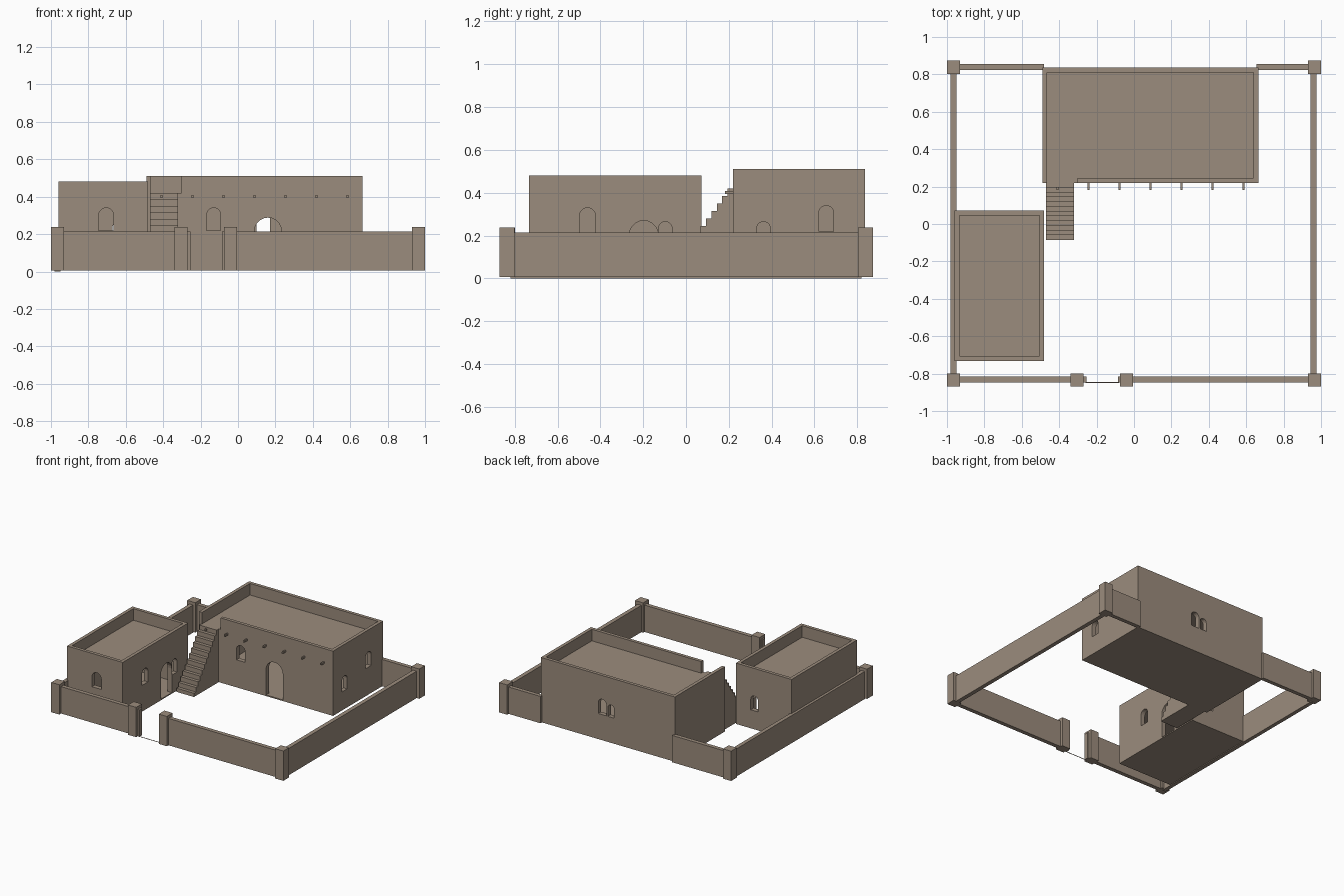
import bpy
import bmesh
import math

cube = bpy.data.objects.get("Cube")
if cube:
    bpy.data.objects.remove(cube, do_unlink=True)

clay = bpy.data.materials.new("mud brick")
clay.use_nodes = True
COLOUR = (0.33, 0.262, 0.205, 1)
clay.diffuse_color = COLOUR
bsdf = clay.node_tree.nodes["Principled BSDF"]
bsdf.inputs["Base Color"].default_value = COLOUR
bsdf.inputs["Roughness"].default_value = 0.9


def finish(name, bm):
    bmesh.ops.recalc_face_normals(bm, faces=bm.faces)
    mesh = bpy.data.meshes.new(name)
    bm.to_mesh(mesh)
    bm.free()
    mesh.materials.append(clay)
    obj = bpy.data.objects.new(name, mesh)
    bpy.context.collection.objects.link(obj)
    return obj


def box(name, x0, x1, y0, y1, z0, z1):
    bm = bmesh.new()
    bmesh.ops.create_cube(bm, size=1)
    for v in bm.verts:
        v.co.x = x1 if v.co.x > 0 else x0
        v.co.y = y1 if v.co.y > 0 else y0
        v.co.z = z1 if v.co.z > 0 else z0
    return finish(name, bm)


def prism(name, points, offset):
    """Extrude a closed outline of 3D points along an offset."""
    bm = bmesh.new()
    face = bm.faces.new([bm.verts.new(p) for p in points])
    moved = bmesh.ops.extrude_face_region(bm, geom=[face])["geom"]
    bmesh.ops.translate(bm, vec=offset,
                        verts=[v for v in moved if isinstance(v, bmesh.types.BMVert)])
    return finish(name, bm)


def arch(side, plane, centre, width, z0, z1):
    """Round-topped cutter through the wall at x or y = plane."""
    r = width / 2
    outline = [(centre - r, z0), (centre + r, z0)]
    for i in range(11):
        a = math.pi * i / 10
        outline.append((centre + r * math.cos(a), z1 - r + r * math.sin(a)))
    d = 0.06
    if side == "x":
        return prism("arch_cutter", [(plane - d, u, z) for u, z in outline], (2 * d, 0, 0))
    return prism("arch_cutter", [(u, plane - d, z) for u, z in outline], (0, 2 * d, 0))


def carve(obj, cutter):
    cutter.hide_render = True
    mod = obj.modifiers.new("cut", "BOOLEAN")
    mod.operation = "DIFFERENCE"
    mod.solver = "EXACT"
    mod.object = cutter
    bpy.context.view_layer.objects.active = obj
    bpy.ops.object.modifier_apply(modifier=mod.name)
    bpy.data.objects.remove(cutter, do_unlink=True)


def house(name, x0, x1, y0, y1, top, roof, ceiling, openings):
    """Hollow block with a sunken flat roof and arched openings."""
    wall, rim = 0.036, 0.026
    obj = box(name, x0, x1, y0, y1, BASE, top)
    carve(obj, box("roof_cutter", x0 + rim, x1 - rim, y0 + rim, y1 - rim, roof, top + 0.1))
    carve(obj, box("room_cutter", x0 + wall, x1 - wall, y0 + wall, y1 - wall, 0.012, ceiling))
    for opening in openings:
        carve(obj, arch(*opening))
    return obj


BASE = 0.006
HIGH = (0.22, 0.34)
LOW = (0.15, 0.265)

# Main house with a gap in the parapet for the stair
main_house = house("main_house", -0.49, 0.665, 0.22, 0.837, 0.51, 0.42, 0.385, [
    ("y", 0.22, -0.13, 0.075, *HIGH),
    ("y", 0.22, 0.16, 0.145, 0.015, 0.288),
    ("x", 0.665, 0.655, 0.07, *HIGH),
    ("x", 0.665, 0.362, 0.064, *LOW),
    ("y", 0.837, 0.135, 0.07, 0.205, 0.325),
    ("y", 0.837, 0.06, 0.055, 0.205, 0.3),
])
carve(main_house, box("parapet_gap_cutter", -0.464, -0.303, 0.15, 0.27, 0.42, 0.6))

# Side house
house("side_house", -0.96, -0.48, -0.733, 0.072, 0.48, 0.39, 0.35, [
    ("y", -0.733, -0.705, 0.08, *HIGH),
    ("x", -0.48, -0.46, 0.075, 0.21, 0.33),
    ("x", -0.48, -0.197, 0.135, 0.015, 0.27),
    ("x", -0.48, -0.097, 0.064, *LOW),
    ("y", 0.072, -0.64, 0.064, *LOW),
])

# Outside stair, a stepped profile pulled sideways
STEPS = 12
run, rise = 0.305 / STEPS, 0.42 / STEPS
profile = [(-0.47, 0.22, BASE), (-0.47, -0.085, BASE)]
for i in range(STEPS):
    y = -0.085 + i * run
    profile.append((-0.47, y, (i + 1) * rise))
    profile.append((-0.47, y + run, (i + 1) * rise))
prism("stair", profile, (0.15, 0, 0))

# Roof beam ends
for i in range(7):
    x = -0.41 + i * 0.166
    box("roof_beam", x - 0.005, x + 0.005, 0.182, 0.23, 0.394, 0.408)

# Yard walls
WALL_TOP = 0.215
for name, x0, x1, y0, y1, z0 in [
    ("left_yard_wall", 0.945, 0.977, -0.82, 0.82, BASE),
    ("right_yard_wall", -0.98, -0.95, -0.82, 0.82, 0),
    ("front_yard_wall_left", -0.085, 0.95, -0.848, -0.816, BASE),
    ("front_yard_wall_right", -0.95, -0.255, -0.848, -0.816, BASE),
    ("back_yard_wall_left", 0.655, 0.95, 0.824, 0.855, BASE),
    ("back_yard_wall_right", -0.95, -0.48, 0.824, 0.855, BASE),
]:
    box(name, x0, x1, y0, y1, z0, WALL_TOP)

# Corner and gate posts
for name, x, y in [
    ("front_left_post", 0.965, -0.835), ("front_right_post", -0.965, -0.835),
    ("back_left_post", 0.965, 0.838), ("back_right_post", -0.965, 0.838),
    ("gate_post_left", -0.04, -0.833), ("gate_post_right", -0.305, -0.833),
]:
    box(name, x - 0.035, x + 0.035, y - 0.035, y + 0.035, BASE, 0.238)

# Thin gate sill
box("gate_sill", -0.26, -0.08, -0.85, -0.846, BASE, 0.009)
